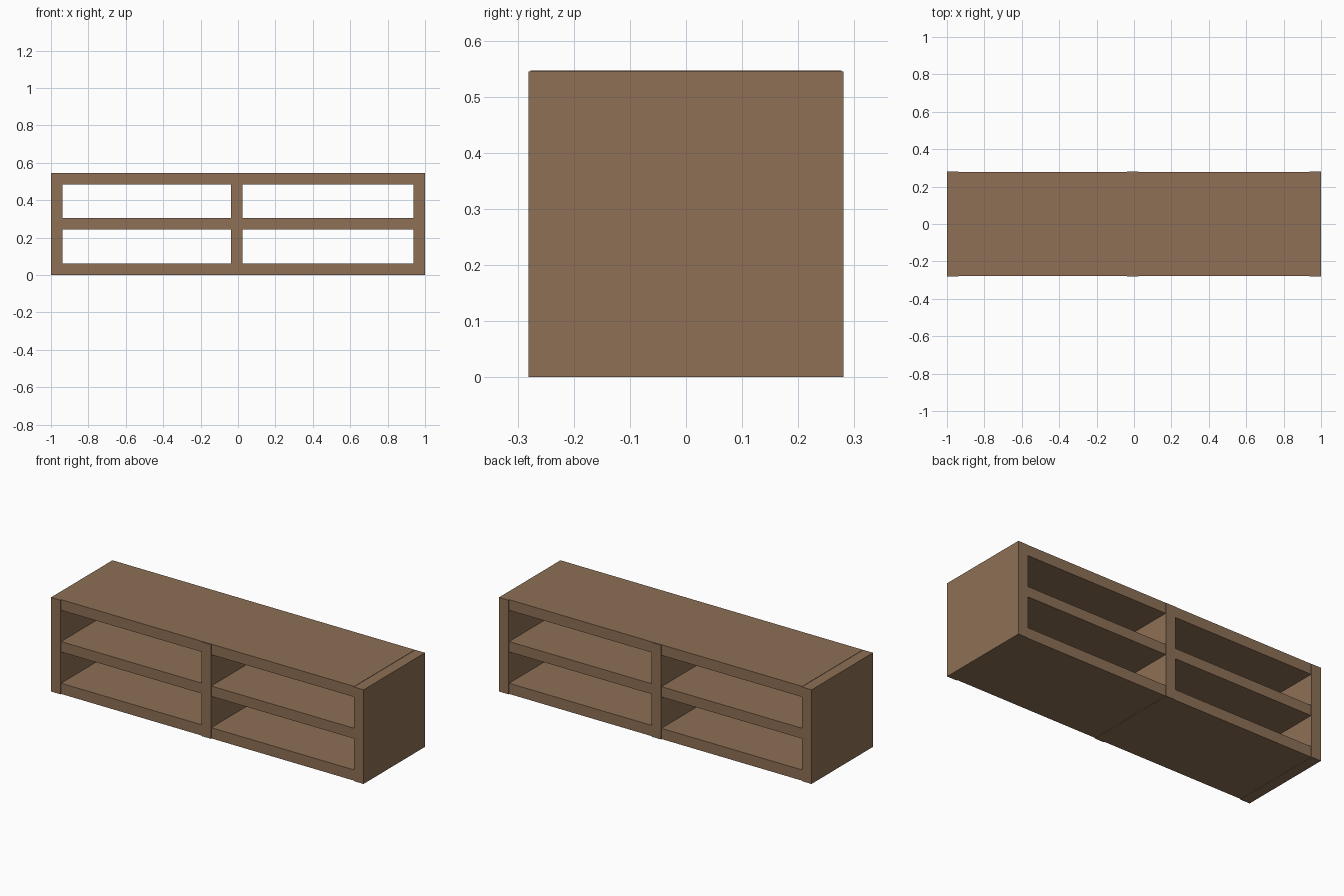
import bpy
import bmesh

if "Cube" in bpy.data.objects:
    bpy.data.objects.remove(bpy.data.objects["Cube"])

wood = bpy.data.materials.new("brown wood")
wood.diffuse_color = (0.27, 0.16, 0.091, 1)
wood.use_nodes = True
wood.node_tree.nodes["Principled BSDF"].inputs["Base Color"].default_value = wood.diffuse_color


def board(name, x0, x1, half_depth, z0, z1):
    """Flat-faced box board, centred on y = 0."""
    bm = bmesh.new()
    bmesh.ops.create_cube(bm, size=1)
    for v in bm.verts:
        v.co.x = x1 if v.co.x > 0 else x0
        v.co.y = half_depth if v.co.y > 0 else -half_depth
        v.co.z = z1 if v.co.z > 0 else z0
    mesh = bpy.data.meshes.new(name)
    bm.to_mesh(mesh)
    bm.free()
    mesh.materials.append(wood)
    obj = bpy.data.objects.new(name, mesh)
    bpy.context.collection.objects.link(obj)
    return obj


# Upright panels, standing slightly proud of the boards front and back
for name, x0, x1 in (("left_side_panel", -1.0, -0.938),
                     ("centre_divider", -0.037, 0.023),
                     ("right_side_panel", 0.938, 1.0)):
    board(name, x0, x1, 0.281, 0.0, 0.5445)

# Horizontal boards running the full length between the sides
for name, z0, z1 in (("bottom_board", 0.001, 0.063),
                     ("middle_shelf", 0.244, 0.304),
                     ("top_board", 0.485, 0.5465)):
    board(name, -0.938, 0.938, 0.277, z0, z1)
